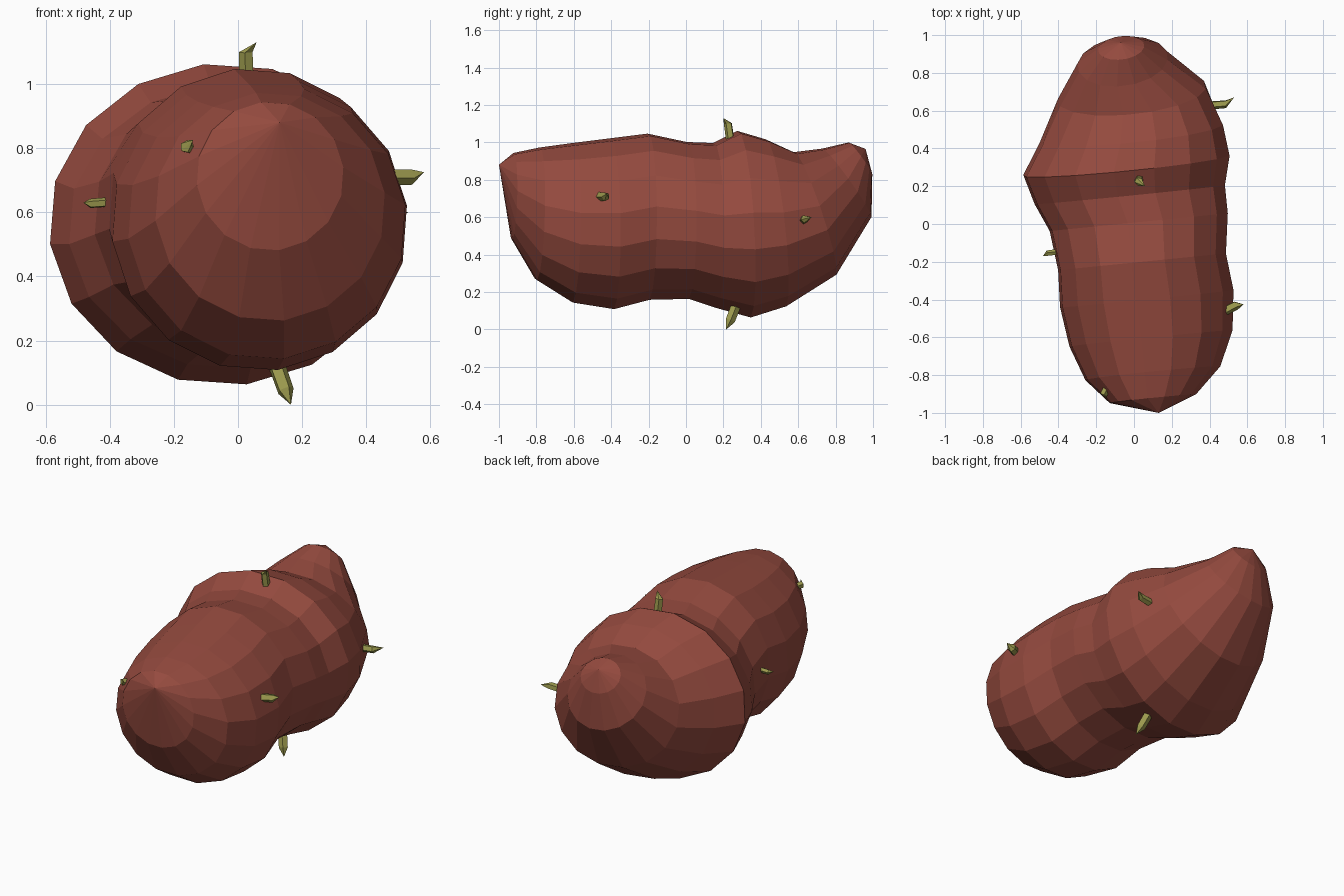
import bpy, bmesh, math
from mathutils import Vector

if "Cube" in bpy.data.objects:
    bpy.data.objects.remove(bpy.data.objects["Cube"])


def material(name, color):
    m = bpy.data.materials.new(name)
    m.diffuse_color = (*color, 1)
    m.use_nodes = True
    m.node_tree.nodes["Principled BSDF"].inputs["Base Color"].default_value = m.diffuse_color
    return m


skin = material("red brown skin", (0.30, 0.069, 0.049))
olive = material("olive sprout", (0.33, 0.32, 0.075))


def loft(name, rings, start, end, mat):
    """Flat-shaded skin over equal rings, closed by a point (or flat cap) at each end."""
    bm = bmesh.new()
    loops = [[bm.verts.new(p) for p in ring] for ring in rings]
    n = len(loops[0])
    for a, b in zip(loops, loops[1:]):
        for i in range(n):
            j = (i + 1) % n
            bm.faces.new((a[i], a[j], b[j], b[i]))
    for loop, tip in ((loops[0], start), (loops[-1], end)):
        if tip is None:
            bm.faces.new(loop)
        else:
            v = bm.verts.new(tip)
            for i in range(n):
                bm.faces.new((loop[i], loop[(i + 1) % n], v))
    bmesh.ops.recalc_face_normals(bm, faces=bm.faces)
    me = bpy.data.meshes.new(name)
    bm.to_mesh(me)
    bm.free()
    me.materials.append(mat)
    ob = bpy.data.objects.new(name, me)
    bpy.context.collection.objects.link(ob)
    return ob


# Tuber body: x left, x right, y top, z top, y bottom, z bottom of each cross-section
sections = [
    (-0.13, 0.33, -0.92, 0.945, -0.93, 0.48),
    (-0.26, 0.46, -0.78, 0.975, -0.80, 0.26),
    (-0.345, 0.525, -0.60, 1.00, -0.61, 0.14),
    (-0.395, 0.53, -0.40, 1.025, -0.39, 0.105),
    (-0.405, 0.49, -0.20, 1.05, -0.20, 0.155),
    (-0.45, 0.50, 0.01, 1.005, 0.01, 0.16),
    (-0.53, 0.485, 0.15, 1.00, 0.16, 0.11),
    (-0.59, 0.51, 0.28, 1.065, 0.34, 0.06),
    (-0.50, 0.475, 0.43, 1.02, 0.53, 0.12),
    (-0.405, 0.385, 0.58, 0.95, 0.80, 0.29),
    (-0.30, 0.18, 0.73, 0.968, 0.99, 0.60),
    (-0.19, 0.055, 0.87, 1.00, 0.995, 0.83),
]
SIDES = 16
rings = []
for xl, xr, yt, zt, yb, zb in sections:
    ring = []
    for i in range(SIDES):
        a = math.tau * i / SIDES + math.radians(7)
        c, s = math.cos(a), math.sin(a)
        ring.append(((xl + xr) / 2 + (xr - xl) / 2 * c,
                     (yt + yb) / 2 + (yt - yb) / 2 * s + 0.05 * (xr - xl) * c,
                     (zt + zb) / 2 + (zt - zb) / 2 * s))
    rings.append(ring)
loft("tuber_body", rings, (0.13, -1.0, 0.88), (-0.07, 0.96, 0.965), skin)


# Sprouts: short five-sided stubs with a bent pointed tip
def sprout(name, base, mid, tip, r):
    base, mid, tip = Vector(base), Vector(mid), Vector(tip)
    axis = (mid - base).normalized()
    u = axis.orthogonal().normalized()
    w = axis.cross(u)
    tube = []
    for centre, rad in ((base - axis * 0.03, r), (mid, r * 0.95)):
        tube.append([centre + rad * (u * math.cos(math.tau * k / 5) + w * math.sin(math.tau * k / 5))
                     for k in range(5)])
    loft(name, tube, None, tip, olive)


sprout("top_sprout", (0.027, 0.235, 1.03), (0.025, 0.225, 1.10), (0.058, 0.20, 1.13), 0.024)
sprout("bottom_sprout", (0.125, 0.26, 0.11), (0.148, 0.235, 0.045), (0.165, 0.215, 0.0), 0.028)
sprout("right_front_sprout", (0.49, -0.455, 0.71), (0.54, -0.43, 0.71), (0.58, -0.425, 0.725), 0.026)
sprout("right_back_sprout", (0.42, 0.63, 0.585), (0.485, 0.635, 0.59), (0.53, 0.67, 0.60), 0.023)
sprout("left_sprout", (-0.42, -0.15, 0.63), (-0.46, -0.155, 0.627), (-0.482, -0.17, 0.63), 0.016)
sprout("front_sprout", (-0.145, -0.87, 0.80), (-0.163, -0.905, 0.805), (-0.14, -0.925, 0.825), 0.021)
